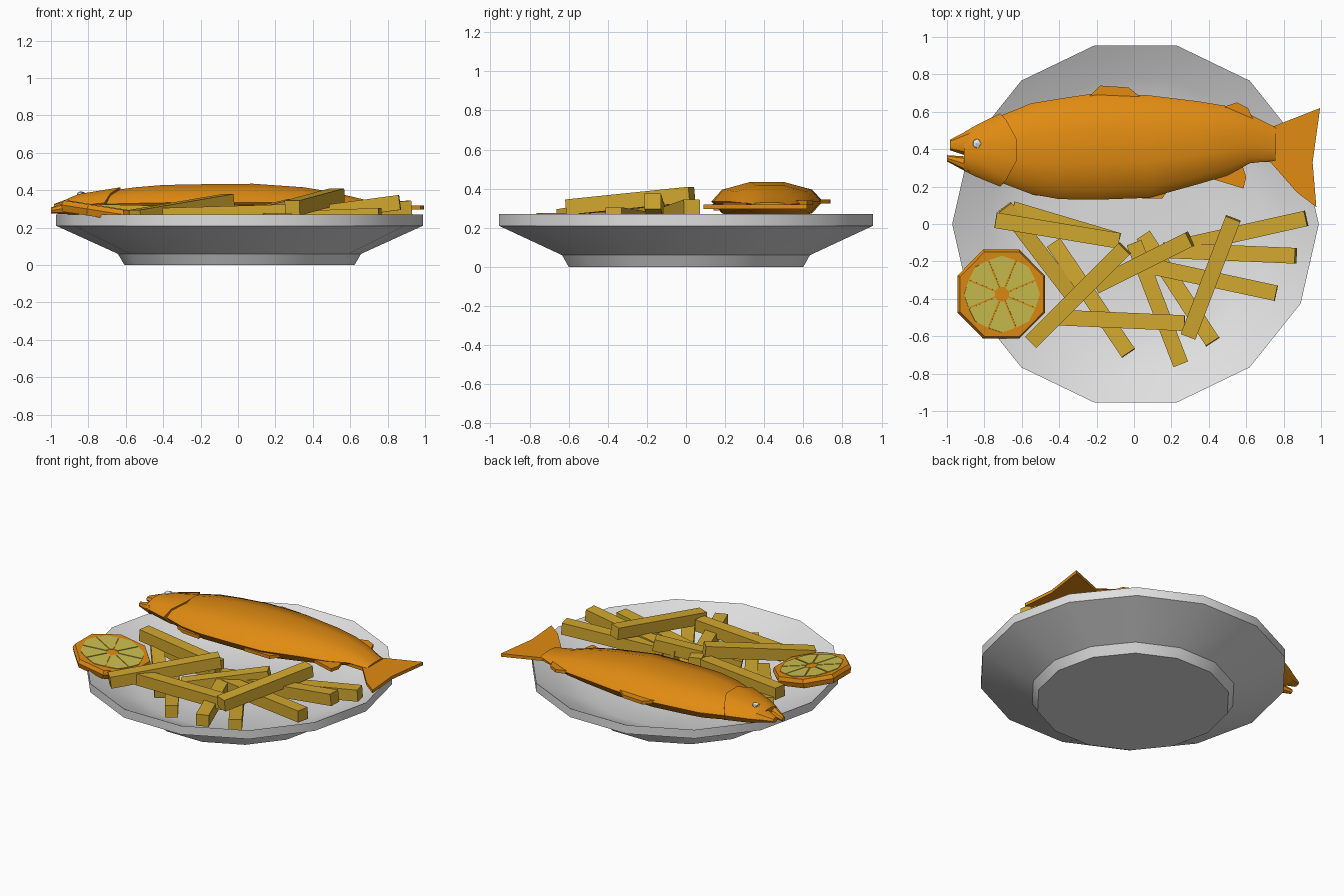
import bpy, bmesh, math
from mathutils import Vector, Matrix

if "Cube" in bpy.data.objects:
    bpy.data.objects.remove(bpy.data.objects["Cube"])


def mat(name, col):
    m = bpy.data.materials.new(name)
    m.diffuse_color = (*col, 1)
    m.use_nodes = True
    m.node_tree.nodes["Principled BSDF"].inputs["Base Color"].default_value = m.diffuse_color
    return m


PLATE = mat("plate_white", (0.74, 0.74, 0.74))
ORANGE = mat("fried_orange", (0.75, 0.26, 0.006))
CHIP = mat("potato_yellow", (0.64, 0.39, 0.028))
FLESH = mat("lemon_flesh", (0.60, 0.52, 0.075))
WHITE = mat("eye_white", (0.8, 0.8, 0.8))


def finish(bm, name, material, angle=None):
    bmesh.ops.recalc_face_normals(bm, faces=bm.faces)
    me = bpy.data.meshes.new(name)
    bm.to_mesh(me)
    bm.free()
    me.materials.append(material)
    ob = bpy.data.objects.new(name, me)
    bpy.context.collection.objects.link(ob)
    if angle:
        bpy.ops.object.select_all(action='DESELECT')
        ob.select_set(True)
        bpy.context.view_layer.objects.active = ob
        bpy.ops.object.shade_smooth_by_angle(angle=math.radians(angle))
    return ob


def skin(bm, rings):
    """Bridge closed rings of points and cap both ends."""
    vs = [[bm.verts.new(p) for p in r] for r in rings]
    n = len(vs[0])
    for a, b in zip(vs, vs[1:]):
        for i in range(n):
            j = (i + 1) % n
            bm.faces.new((a[i], a[j], b[j], b[i]))
    bm.faces.new(vs[0])
    bm.faces.new(vs[-1])


def loft(name, stations, sides=10, bow=0.0):
    """Fish section: elliptical rings at (x, y low, y high, z centre, half height)."""
    rings = []
    for k, (x, lo, hi, z, h) in enumerate(stations):
        b = bow if k == len(stations) - 1 else 0
        ring = []
        for i in range(sides):
            a = 2 * math.pi * i / sides
            ring.append((x + b * math.sin(a) ** 2,
                         (lo + hi) / 2 + (hi - lo) / 2 * math.cos(a),
                         z + h * math.sin(a)))
        rings.append(ring)
    bm = bmesh.new()
    skin(bm, rings)
    return finish(bm, name, ORANGE, 35)


def fin(name, outline, z, t=0.022):
    bm = bmesh.new()
    skin(bm, [[(x, y, z + s * t / 2) for x, y in outline] for s in (-1, 1)])
    return finish(bm, name, ORANGE)


# Plate: 14-sided turned dish
N = 14
profile = [(0.615, 0), (0.65, 0.06), (0.98, 0.21), (0.98, 0.27),
           (0.80, 0.175), (0.62, 0.11), (0.3, 0.10)]
bm = bmesh.new()
skin(bm, [[(0.008 + r * math.cos(2 * math.pi * i / N),
            r * math.sin(2 * math.pi * i / N), z) for i in range(N)]
          for r, z in profile])
finish(bm, "plate", PLATE, 32)

# Fish body, head with raised gill edge, and open jaws
loft("fish_body", [
    (-.76, .24, .56, .325, .065), (-.55, .16, .645, .33, .09),
    (-.40, .133, .67, .333, .10), (-.20, .13, .70, .335, .102),
    (.08, .14, .688, .335, .105), (.35, .215, .655, .335, .085),
    (.50, .26, .63, .33, .065), (.62, .325, .585, .325, .04),
    (.76, .34, .515, .318, .013)])
loft("fish_head", [
    (-.91, .285, .49, .315, .043), (-.85, .255, .525, .32, .063),
    (-.715, .20, .592, .332, .088)], bow=.095)
loft("upper_jaw", [(-.985, .395, .45, .31, .016), (-.88, .36, .505, .32, .045)], 8)
loft("lower_jaw", [(-1.0, .335, .368, .292, .016), (-.88, .27, .36, .31, .04)], 8)

# Fins and tail
fin("tail_fin", [(.57, .34), (.73, .33), (.87, .17), (.975, .09), (.955, .33),
                 (.995, .62), (.74, .52), (.64, .55)], .308)
fin("anal_fin", [(.40, .32), (.42, .24), (.585, .19), (.60, .25), (.565, .36)], .315)
fin("back_fin", [(-.26, .66), (-.18, .74), (-.03, .73), (.06, .66), (0, .6)], .335)
fin("rear_back_fin", [(.45, .6), (.49, .63), (.55, .65), (.61, .62), (.64, .55)], .328)
fin("belly_fin", [(-.1, .2), (-.05, .14), (.15, .135), (.19, .19), (.1, .25)], .31)
fin("side_fin", [(-.6, .25), (-.6, .19), (-.54, .155), (-.4, .14), (-.42, .24)], .30)

# Eye
bm = bmesh.new()
bmesh.ops.create_icosphere(bm, subdivisions=1, radius=1, matrix=
    Matrix.Translation((-.84, .43, .38)) @ Matrix.Diagonal((.025, .029, .015, 1)))
finish(bm, "eye", WHITE)

# Chips: square bars laid between two end points
chips = [
    ((-.74, .02, .285), (-.08, -.09, .27)),
    ((-.65, .08, .21), (-.08, -.09, .20)),
    ((-.69, .09, .22), (-.30, -.42, .16)),
    ((-.43, -.10, .17), (-.03, -.69, .20)),
    ((-.55, -.63, .255), (-.05, -.13, .34)),
    ((-.41, -.50, .265), (.27, -.53, .285)),
    ((0, -.10, .24), (.25, -.75, .235)),
    ((.05, -.06, .17), (.42, -.63, .20)),
    ((-.20, -.33, .20), (.30, -.08, .315)),
    ((.06, -.22, .24), (.76, -.37, .265)),
    ((.16, -.14, .24), (.865, -.17, .335)),
    ((.25, -.12, .25), (.92, .03, .305)),
    ((.29, -.60, .305), (.53, .03, .37)),
]
for k, (p, q) in enumerate(chips):
    p, q = Vector(p), Vector(q)
    d = q - p
    side = d.cross(Vector((0, 0, 1))).normalized()
    up = side.cross(d).normalized()
    bm = bmesh.new()
    skin(bm, [[c + side * sx * .042 + up * sz * .04
               for sx, sz in ((-1, -1), (1, -1), (1, 1), (-1, 1))] for c in (p, q)])
    finish(bm, f"chip_{k + 1}", CHIP)

# Lemon slice: octagonal rind with thin flesh wedges, leaning on the rim
tilt = Matrix.Translation((-.71, -.375, .285)) @ Matrix.Rotation(math.radians(9), 4, 'Y')


def polar(r, a, z):
    return tilt @ Vector((r * math.cos(a), r * math.sin(a), z))


A0 = math.radians(22.5)
bm = bmesh.new()
skin(bm, [[polar(r, A0 + i * math.pi / 4, z) for i in range(8)]
          for r, z in ((.245, -.035), (.257, 0), (.245, .025))])
finish(bm, "lemon_rind", ORANGE)
bm = bmesh.new()
for i in range(8):
    a, b = A0 + i * math.pi / 4, A0 + (i + 1) * math.pi / 4
    shape = [(.04, a + .10), (.195, a + .02), (.205, (a + b) / 2),
             (.195, b - .02), (.04, b - .10)]
    skin(bm, [[polar(r, t, z) for r, t in shape] for z in (.024, .029)])
finish(bm, "lemon_flesh", FLESH)
